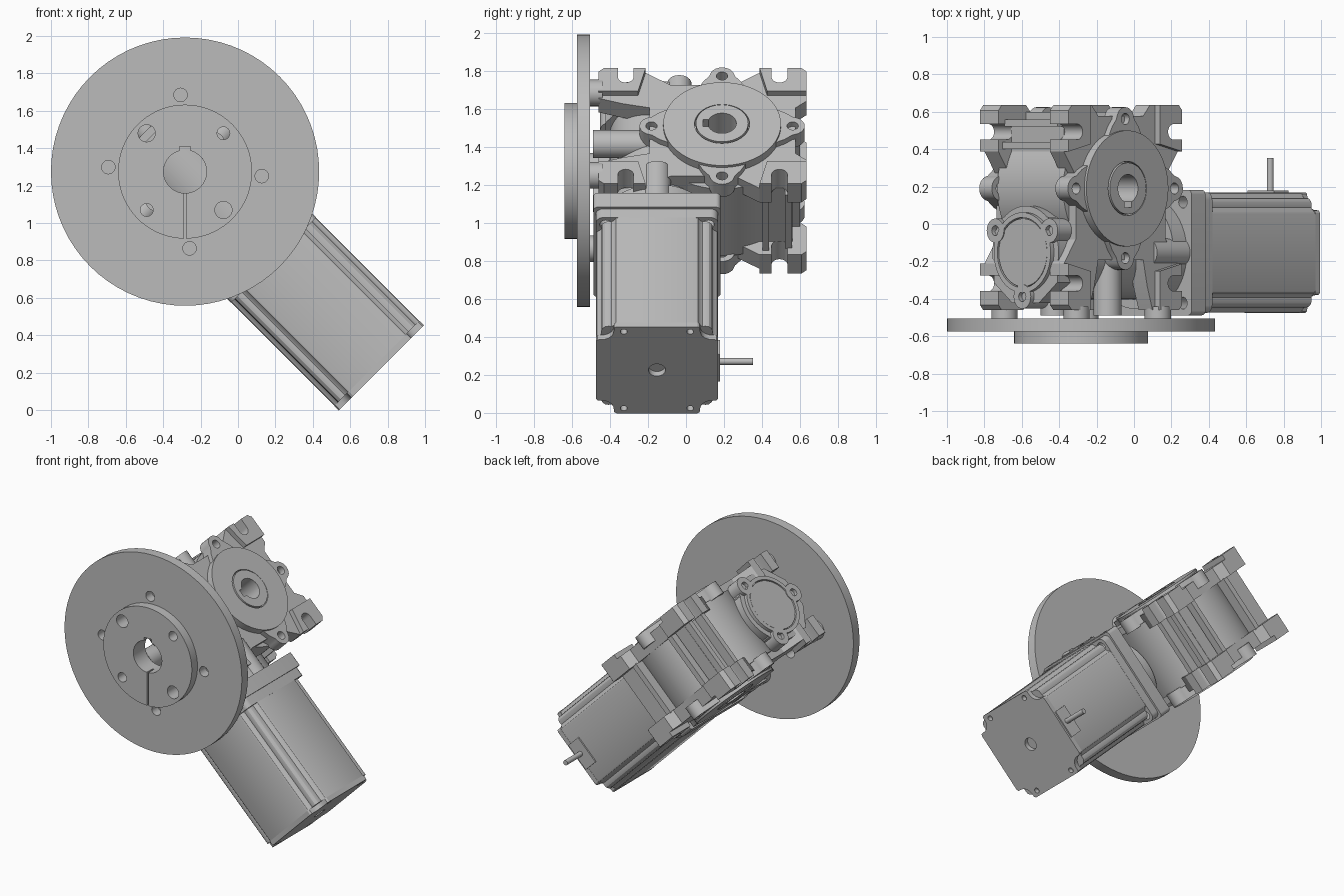
import bpy, bmesh
from math import cos, sin, pi, radians
from mathutils import Matrix, Vector

old = bpy.data.objects.get("Cube")
if old:
    bpy.data.objects.remove(old)

grey = bpy.data.materials.new("machine_grey")
grey.use_nodes = True
COLOUR = (0.5, 0.5, 0.5, 1)
grey.diffuse_color = COLOUR
grey.node_tree.nodes["Principled BSDF"].inputs["Base Color"].default_value = COLOUR

# Frames: the gearbox and motor lie tilted 45 degrees, the big disc stands upright
CENTRE = Matrix.Translation((-0.283, 0, 1.275))
TILT = CENTRE @ Matrix.Rotation(pi / 4, 4, 'Y')
AXES = {
    'z': Matrix.Identity(4),
    'y': Matrix.Rotation(pi / 2, 4, 'X'),
    'x': Matrix(((0, 0, 1, 0), (1, 0, 0, 0), (0, 1, 0, 0), (0, 0, 0, 1))),
}
WORM = -0.153     # y of worm and motor axis
OUT = 0.19        # y of output axis
MID = 0.0875      # y of housing middle
parts = []


def arc(r, a0=0, a1=360, c=(0, 0), n=48):
    closed = abs(a1 - a0) == 360
    steps = n if closed else n + 1
    angles = [radians(a0 + (a1 - a0) * i / n) for i in range(steps)]
    return [(c[0] + r * cos(a), c[1] + r * sin(a)) for a in angles]


def keyed(r, deg, depth, c=(0, 0), half=20):
    """Round bore with a square keyway at angle deg."""
    pts = arc(r, deg + half, deg + 360 - half, c)
    d = Vector((cos(radians(deg)), sin(radians(deg)))) * depth
    return pts + [(pts[-1][0] + d.x, pts[-1][1] + d.y), (pts[0][0] + d.x, pts[0][1] + d.y)]


def rect(a0, a1, b0, b1):
    return [(a0, b0), (a1, b0), (a1, b1), (a0, b1)]


def mirror4(quarter, c=(0, 0)):
    """Full outline from a first-quadrant run that goes from +a to +b."""
    back = quarter[::-1]
    pts = quarter + [(-a, b) for a, b in back]
    pts += [(-a, -b) for a, b in quarter] + [(a, -b) for a, b in back]
    return [(a + c[0], b + c[1]) for a, b in pts]


def prism(name, axis, lo, hi, outline, holes=(), frame=TILT):
    """Outline with holes, extruded along an axis from lo to hi."""
    curve = bpy.data.curves.new(name, 'CURVE')
    curve.dimensions = '2D'
    curve.fill_mode = 'BOTH'
    curve.extrude = (hi - lo) / 2
    for loop in [outline, *holes]:
        spline = curve.splines.new('POLY')
        spline.points.add(len(loop) - 1)
        for p, (a, b) in zip(spline.points, loop):
            p.co = (a, b, 0, 1)
        spline.use_cyclic_u = True
    temp = bpy.data.objects.new(name + "_temp", curve)
    bpy.context.collection.objects.link(temp)
    graph = bpy.context.evaluated_depsgraph_get()
    mesh = bpy.data.meshes.new_from_object(temp.evaluated_get(graph))
    bpy.data.objects.remove(temp)
    shift = Vector((0, 0, 0))
    shift["xyz".index(axis)] = (lo + hi) / 2
    bm = bmesh.new()
    bm.from_mesh(mesh)
    bmesh.ops.remove_doubles(bm, verts=bm.verts, dist=0.0002)
    bm.transform(Matrix.Translation(shift) @ AXES[axis])
    bmesh.ops.recalc_face_normals(bm, faces=bm.faces)
    bm.to_mesh(mesh)
    bm.free()
    mesh.materials.clear()
    mesh.materials.append(grey)
    obj = bpy.data.objects.new(name, mesh)
    obj.matrix_world = frame
    bpy.context.collection.objects.link(obj)
    parts.append(obj)


# Large front disc and its split hub; bolts follow the tilted housing
bolt_local = [Vector((sx * 0.307, 0, sz * 0.273)) for sx in (-1, 1) for sz in (-1, 1)]
bolt_spots = [Matrix.Rotation(pi / 4, 3, 'Y') @ p for p in bolt_local]
bolt_spots = [(p.x, p.z) for p in bolt_spots]
hub_holes = [arc(0.046 if i % 2 else 0.034, c=p, n=24)
             for i, p in enumerate(arc(0.29, 45, 405, n=4))]
bolt_holes = [arc(0.036, c=p, n=24) for p in bolt_spots]
prism("front_disc", 'y', -0.575, -0.505, arc(0.717, n=72),
      [keyed(0.115, 90, 0.03, half=15)] + bolt_holes + hub_holes, CENTRE)
hub = arc(0.358, -89, 269, n=72) + arc(0.115, 267, 105, n=24)
hub += [(-0.03, 0.135), (0.03, 0.135)] + arc(0.115, 75, -87, n=24)
prism("front_hub", 'y', -0.64, -0.575, hub, hub_holes, CENTRE)
for p in bolt_spots:
    prism("disc_post", 'y', -0.505, -0.44, arc(0.07, c=p, n=32), frame=CENTRE)

# Gear wheel housing around the output axis
bore = keyed(0.075, -90, 0.03, (0, OUT))
prism("gear_housing", 'z', -0.25, 0.25, arc(0.385, c=(0, OUT), n=64), [bore])

# Side plates with slotted feet, round flanges and lugs, on both sides
slot = arc(0.042, 270, 90, (0.365, 0.405), 12)
edge = [(0.43, 0.3), (0.43, 0.363)] + slot + [(0.43, 0.447), (0.43, 0.52), (0.405, 0.5475)]
back_half = [(0.34, 0), (0.34, 0.17)] + edge + [(0.22, 0.5475), (0.17, 0.49)]
front_half = [(0.34, 0.17)] + edge + [(0.24, 0.5475), (0.2, 0.42), (0.17, 0.28)]
right = [(x, MID - y) for x, y in front_half[::-1]] + [(x, MID + y) for x, y in back_half]
plate = right + [(-x, y) for x, y in right[::-1]]
pad = edge + [(0.26, 0.5475), (0.26, 0.34)]
lug = [(0.25, -0.14), (0.33, -0.1), (0.37, -0.068)] + arc(0.065, -75, 75, (0.37, 0), 10)
lug += [(0.37, 0.068), (0.33, 0.1), (0.25, 0.14)]
for side in (-1, 1):
    def pair(name, lo, hi, outline, holes=()):
        prism(name, 'z', min(side * lo, side * hi), max(side * lo, side * hi), outline, holes)
    pair("side_plate", 0.195, 0.3, plate, [bore])
    pair("output_flange", 0.25, 0.35, arc(0.31, c=(0, OUT), n=64), [arc(0.145, c=(0, OUT))])
    pair("output_sleeve", 0.25, 0.355, arc(0.138, c=(0, OUT)), [bore])
    for k in range(4):
        spin = Matrix.Rotation(k * pi / 2, 2)
        place = [spin @ Vector(p) + Vector((0, OUT)) for p in lug]
        hole = arc(0.03, c=spin @ Vector((0.372, 0)) + Vector((0, OUT)), n=20)
        pair("flange_lug", 0.24, 0.335, [tuple(p) for p in place], [hole])
    for sx in (-1, 1):
        for sy in (-1, 1):
            pair("foot_pad", 0.3, 0.335, [(sx * a, MID + sy * b) for a, b in pad])

# Ribs between the side plates
for sx in (-1, 1):
    for x, y in ((0.35, 0.42), (0.33, 0.54)):
        prism("housing_rib", 'z', -0.2, 0.2, rect(sx * x - 0.05, sx * x + 0.05, y - 0.018, y + 0.018))
    prism("back_rib", 'z', -0.2, 0.2, rect(sx * 0.2 - 0.02, sx * 0.2 + 0.02, 0.45, 0.6))
    prism("corner_web", 'z', -0.2, 0.2, rect(sx * 0.28 - 0.05, sx * 0.28 + 0.05, 0.36, 0.56))

# Worm housing with its front bosses
prism("worm_housing", 'x', -0.42, 0.46, arc(0.25, c=(WORM, 0)))
for z in (-0.2, 0.2):
    prism("front_boss", 'y', -0.49, -0.2, arc(0.075, c=(0, z), n=32))

# Worm end with round cover and three ears
end = [(WORM + a, b) for a, b in
       [(0.19, 0.17), (0.19, -0.17), (0.1, -0.24), (-0.16, -0.24), (-0.27, -0.1),
        (-0.27, 0.1), (-0.16, 0.24), (0.1, 0.24)]]
prism("worm_end_block", 'x', -0.42, -0.26, end)
prism("worm_end_ring", 'x', -0.445, -0.4, arc(0.215, c=(WORM, 0)), [arc(0.188, c=(WORM, 0))])
prism("worm_end_cover", 'x', -0.44, -0.4, arc(0.182, c=(WORM, 0)))
for c in arc(0.235, 60, 420, (WORM, 0), 3):
    prism("worm_end_ear", 'x', -0.445, -0.3, arc(0.065, c=c, n=24), [arc(0.027, c=c, n=20)])

# Motor adapter with lugs
prism("input_collar", 'x', 0.4, 0.51, arc(0.3, c=(WORM, 0), n=64))
for z in (-0.25, 0.25):
    prism("input_lug", 'x', 0.25, 0.5, arc(0.075, c=(WORM, z), n=32))
corners = [(WORM + sa * 0.27, sb * 0.27) for sa in (-1, 1) for sb in (-1, 1)]
screw_holes = [arc(0.032, c=c, n=20) for c in corners]
prism("adapter_plate", 'x', 0.5, 0.605,
      mirror4([(0.335, 0.31)] + arc(0.025, 0, 90, (0.31, 0.31), 6)[1:], (WORM, 0)), screw_holes)
prism("motor_flange", 'x', 0.605, 0.67,
      mirror4(arc(0.04, 0, 90, (0.282, 0.282), 6), (WORM, 0)), screw_holes)

# Motor body with softly grooved corners, and end cap with notched corners
groove = [(0.321, 0.205), (0.316, 0.217), (0.3, 0.227), (0.291, 0.24), (0.293, 0.256), (0.289, 0.273)]
prism("motor_body", 'x', 0.67, 1.45, mirror4(groove + [(b, a) for a, b in groove[::-1]], (WORM, 0)))
notch = [(0.322, 0.213), (0.314, 0.225), (0.275, 0.229), (0.254, 0.238)]
cap = mirror4(notch + [(b, a) for a, b in notch[::-1]], (WORM, 0))
cap_holes = [arc(0.018, c=(WORM + sa * 0.175, sb * 0.285), n=16) for sa in (-1, 1) for sb in (-1, 1)]
prism("motor_end_cap", 'x', 1.45, 1.484, cap, cap_holes + [arc(0.045, c=(WORM, 0), n=32)])

# Cable and its outlet
prism("cable_outlet", 'y', 0.15, 0.178, rect(1.36, 1.47, -0.1, 0.1))
prism("motor_cable", 'y', 0.15, 0.352, arc(0.018, c=(1.425, 0.005), n=16))

# Smooth curved walls, keep edges crisp
bpy.ops.object.select_all(action='DESELECT')
for obj in parts:
    obj.select_set(True)
bpy.context.view_layer.objects.active = parts[0]
bpy.ops.object.shade_smooth_by_angle(angle=radians(30))
